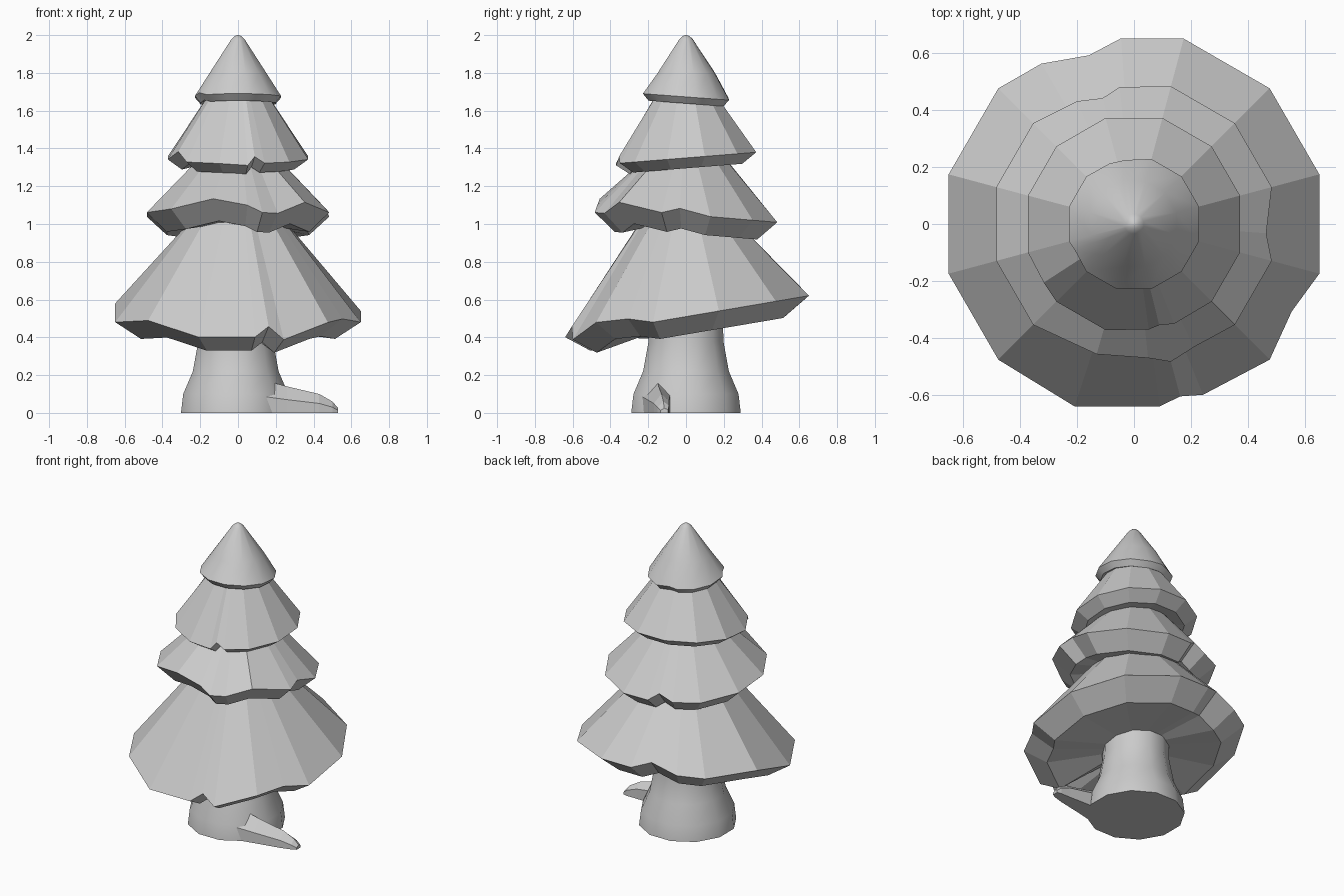
import bpy, bmesh
from math import sin, cos, radians

old = bpy.data.objects.get("Cube")
if old:
    bpy.data.objects.remove(old, do_unlink=True)

grey = bpy.data.materials.new("plain grey")
grey.use_nodes = True
grey.diffuse_color = (0.6, 0.6, 0.6, 1)
grey.node_tree.nodes["Principled BSDF"].inputs["Base Color"].default_value = (0.6, 0.6, 0.6, 1)


def skin(name, rings, smooth=False):
    """Join a stack of equal rings into a closed solid."""
    bm = bmesh.new()
    loops = [[bm.verts.new(p) for p in ring] for ring in rings]
    count = len(loops[0])
    for low, high in zip(loops, loops[1:]):
        for i in range(count):
            j = (i + 1) % count
            bm.faces.new((low[i], low[j], high[j], high[i]))
    bm.faces.new(loops[0][::-1])
    bm.faces.new(loops[-1])
    bmesh.ops.recalc_face_normals(bm, faces=bm.faces)
    mesh = bpy.data.meshes.new(name)
    bm.to_mesh(mesh)
    bm.free()
    mesh.materials.append(grey)
    obj = bpy.data.objects.new(name, mesh)
    bpy.context.collection.objects.link(obj)
    if smooth:
        bpy.ops.object.select_all(action="DESELECT")
        obj.select_set(True)
        bpy.context.view_layer.objects.active = obj
        bpy.ops.object.shade_smooth_by_angle(angle=radians(35))
    return obj


def tier(name, radius, z, tilt, lip, top, chips, drop=(), smooth=False):
    """Tilted skirt of branches; chips maps an angle to (radius factor, lift)."""
    rim = {a: (1, 0) for a in range(15, 360, 30) if a not in drop}
    rim.update(chips)
    angles = sorted(rim)

    def ring(factor, dz, wobble):
        pts = []
        for a in angles:
            r = radius * rim[a][0] * factor
            x, y = r * cos(radians(a)), r * sin(radians(a))
            pts.append((x, y, z + tilt * y + dz + wobble * rim[a][1]))
        return pts

    rings = [ring(0.3, lip[1] + 0.04, 0), ring(*lip, 0.8), ring(1, 0, 1)]
    for r, h in top:
        rings.append([(r * cos(radians(a)), r * sin(radians(a)), h) for a in angles])
    return skin(name, rings, smooth)


# Four skirts of foliage, with chipped rims
tier("bottom_branches", 0.673, 0.51, 0.17, (0.79, -0.095), [(0.2, 1.08)],
     {94: (0.97, 0), 105: (0.91, 0.05), 120: (0.965, 0.0), 165: (1, 0.04),
      225: (1, 0.06), 252: (1, 0), 278: (0.96, 0), 285: (0.93, 0.05),
      292: (0.96, -0.02), 315: (1, 0.05), 331: (0.94, 0.04)}, drop=(255,))
tier("lower_middle_branches", 0.5, 1.05, -0.085, (0.78, -0.1), [(0.2, 1.36)],
     {96: (0.966, 0), 104: (0.91, 0.04), 115: (0.95, 0), 254: (0.95, 0.045),
      276: (0.945, 0.01), 285: (1, -0.03), 296: (0.96, -0.03),
      315: (1, 0.035), 356: (0.93, 0.03)}, drop=(105, 255))
tier("upper_middle_branches", 0.385, 1.35, 0.08, (0.8, -0.055), [(0.15, 1.7)],
     {213: (0.98, 0.05), 225: (1, 0), 278: (0.97, -0.01),
      284: (0.95, 0.035), 292: (0.98, 0)}, drop=(285,))
tier("top_branches", 0.236, 1.673, -0.075, (0.87, -0.035),
     [(0.155, 1.8), (0.035, 1.98), (0.018, 1.995), (0.004, 2.0)],
     {98: (0.96, 0.012), 112: (0.97, 0), 205: (0.96, 0.015)}, drop=(105,), smooth=True)

# Flared trunk
skin("trunk", [[(r * cos(radians(a)) - 0.012, r * sin(radians(a)), z) for a in range(15, 360, 30)]
               for r, z in ((0.3, 0), (0.288, 0.1), (0.235, 0.22), (0.205, 0.38), (0.2, 0.62))],
     smooth=True)


# Root creeping out along the ground
def root_ring(x, y, half, low, high):
    return [(x, y - half, low), (x, y + half, low), (x, y + half, low + 0.65 * (high - low)),
            (x, y, high), (x, y - half, low + 0.5 * (high - low))]


skin("root", [root_ring(0.15, -0.15, 0.08, 0, 0.17), root_ring(0.26, -0.145, 0.06, 0, 0.14),
              root_ring(0.43, -0.13, 0.04, 0, 0.1), root_ring(0.5, -0.12, 0.03, 0, 0.06),
              root_ring(0.53, -0.115, 0.02, 0, 0.025)])
